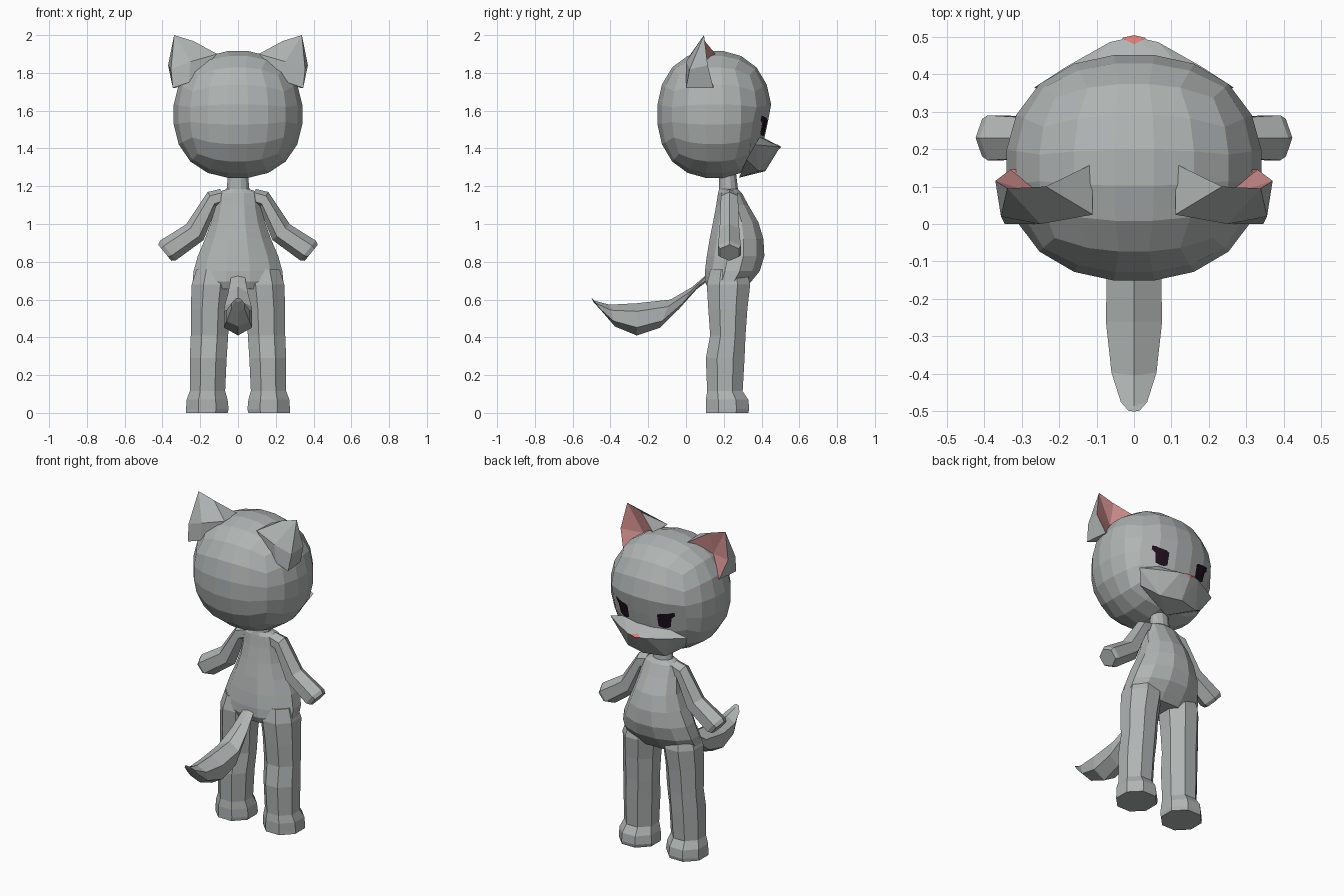
import bpy, bmesh, math
from mathutils import Vector
from mathutils.bvhtree import BVHTree

if "Cube" in bpy.data.objects:
    bpy.data.objects.remove(bpy.data.objects["Cube"])


def material(name, rgb):
    m = bpy.data.materials.new(name)
    m.diffuse_color = (*rgb, 1)
    m.use_nodes = True
    m.node_tree.nodes["Principled BSDF"].inputs["Base Color"].default_value = m.diffuse_color
    return m


GREY = material("grey fur", (0.43, 0.455, 0.45))
PINK = material("inner ear pink", (0.62, 0.26, 0.26))
NOSE = material("nose pink", (0.72, 0.2, 0.18))
DARK = material("eye dark", (0.014, 0.005, 0.012))


def finish(name, bm, mats=(GREY,), mirror=False, recalc=True):
    if recalc:
        bmesh.ops.recalc_face_normals(bm, faces=bm.faces)
    me = bpy.data.meshes.new(name)
    bm.to_mesh(me)
    bm.free()
    ob = bpy.data.objects.new(name, me)
    bpy.context.collection.objects.link(ob)
    for m in mats:
        me.materials.append(m)
    if mirror:
        ob.modifiers.new("Mirror", 'MIRROR').use_mirror_merge = False
    return ob


def loft(name, sections, n, mirror=False):
    """Skin rings given as (centre, half axis U, half axis V); flats face the axes."""
    bm = bmesh.new()
    rings = []
    k = 1 / math.cos(math.pi / n)
    for c, u, v in sections:
        ring = []
        for i in range(n):
            a = 2 * math.pi * (i + 0.5) / n
            ring.append(bm.verts.new(Vector(c) + k * (math.cos(a) * Vector(u) + math.sin(a) * Vector(v))))
        rings.append(ring)
    for a, b in zip(rings, rings[1:]):
        for i in range(n):
            j = (i + 1) % n
            bm.faces.new((a[i], a[j], b[j], b[i]))
    bm.faces.new(rings[0])
    bm.faces.new(rings[-1])
    return finish(name, bm, mirror=mirror)


def upright(x0, x1, y0, y1, z):
    """Horizontal ring from its x and y extents."""
    return (((x0 + x1) / 2, (y0 + y1) / 2, z), ((x1 - x0) / 2, 0, 0), (0, (y1 - y0) / 2, 0))


def hull(name, pts, mat):
    bm = bmesh.new()
    for p in pts:
        bm.verts.new(p)
    r = bmesh.ops.convex_hull(bm, input=bm.verts)
    bmesh.ops.delete(bm, geom=[v for v in r["geom_interior"] if isinstance(v, bmesh.types.BMVert)], context='VERTS')
    return finish(name, bm, (mat,))


# Head: cube grid rounded into a slightly boxy ellipsoid, face band pushed in
bm = bmesh.new()
bmesh.ops.create_cube(bm, size=2)
bmesh.ops.subdivide_edges(bm, edges=bm.edges, cuts=4, use_grid_fill=True)
for v in bm.verts:
    d = Vector([math.tan(c * math.pi / 4) for c in v.co])
    d /= sum(abs(c) ** 2.25 for c in d) ** (1 / 2.25)
    v.co = Vector((0.345 * d.x, 0.15 + 0.305 * d.y, 1.58 + 0.34 * d.z))
    if v.co.y > 0.34 and 1.3 < v.co.z < 1.56:
        v.co.y -= 0.02
bmesh.ops.recalc_face_normals(bm, faces=bm.faces)
head_tree = BVHTree.FromBMesh(bm)
finish("head", bm)

# Muzzle: pointed shelf over the lower face
half = [(0.065, 0.485, 1.41), (0.18, 0.42, 1.415), (0.265, 0.365, 1.42),
        (0.15, 0.39, 1.46), (0.13, 0.385, 1.28), (0.22, 0.32, 1.34)]
hull("muzzle", [(s * x, y, z) for x, y, z in half for s in (1, -1)]
     + [(0, 0.5, 1.41), (0, 0.40, 1.462), (0, 0.42, 1.28), (0, 0.28, 1.245)], GREY)

# Nose: tiny patch on the muzzle tip
hull("nose", [(0, 0.504, 1.408), (0.033, 0.496, 1.413), (-0.033, 0.496, 1.413),
              (0, 0.48, 1.424), (0, 0.492, 1.395)], NOSE)

# Eyes: thin patches laid on the head, with a lash flick at the outer top
bm = bmesh.new()
rows = 6
cols = []
for x, lo, hi in [(0.10, 1.475, 1.55), (0.12, 1.466, 1.56), (0.145, 1.466, 1.563),
                  (0.17, 1.478, 1.568), (0.178, 1.535, 1.572), (0.198, 1.552, 1.575)]:
    col = []
    for r in range(rows + 1):
        p, nrm, _, _ = head_tree.ray_cast(Vector((x, 1, lo + (hi - lo) * r / rows)), Vector((0, -1, 0)))
        col.append(bm.verts.new(p + nrm * 0.006))
    cols.append(col)
for a, b in zip(cols, cols[1:]):
    for r in range(rows):
        bm.faces.new((a[r], a[r + 1], b[r + 1], b[r]))
finish("eye", bm, (DARK,), mirror=True, recalc=False)

# Ears: curved grey shell with a hollow pink front
bm = bmesh.new()
P = {k: bm.verts.new(c) for k, c in {
    "tip": (0.338, 0.095, 2.0), "out": (0.37, 0.115, 1.84), "outback": (0.355, 0.02, 1.82),
    "outbase": (0.33, 0.145, 1.72), "backout": (0.345, 0.0, 1.72),
    "bulge": (0.25, 0.0, 1.86), "backbase": (0.26, 0.0, 1.75),
    "inback": (0.11, 0.025, 1.90), "infront": (0.112, 0.16, 1.895),
    "top": (0.235, 0.10, 1.968), "hollow": (0.24, 0.075, 1.83), "floor": (0.22, 0.15, 1.82)}.items()}
for names, mi in [("tip out outback", 0), ("out outbase backout outback", 0),
                  ("tip outback bulge", 0), ("outback backout backbase bulge", 0),
                  ("tip bulge inback top", 0), ("bulge backbase inback", 0),
                  ("top inback infront", 0), ("backbase backout outbase floor", 0),
                  ("backbase floor infront inback", 0),
                  ("tip top hollow", 1), ("top infront hollow", 1), ("tip hollow out", 1),
                  ("out hollow outbase", 1), ("hollow floor outbase", 1), ("hollow infront floor", 1)]:
    bm.faces.new([P[k] for k in names.split()]).material_index = mi
finish("ear", bm, (GREY, PINK), mirror=True)

# Torso with neck and rounded belly
loft("torso", [upright(-w, w, y0, y1, z) for w, y0, y1, z in [
    (0.215, 0.12, 0.31, 0.655), (0.24, 0.10, 0.345, 0.695), (0.235, 0.10, 0.39, 0.75),
    (0.213, 0.11, 0.415, 0.83), (0.175, 0.125, 0.41, 0.92), (0.142, 0.143, 0.383, 1.01),
    (0.122, 0.16, 0.33, 1.10), (0.115, 0.17, 0.295, 1.165), (0.06, 0.175, 0.275, 1.185),
    (0.052, 0.175, 0.265, 1.27)]], 12)

# Legs with flared feet
loft("leg", [upright(*s) for s in [
    (0.055, 0.275, 0.105, 0.33, 0), (0.05, 0.275, 0.105, 0.335, 0.02),
    (0.055, 0.272, 0.105, 0.33, 0.07), (0.068, 0.255, 0.112, 0.30, 0.115),
    (0.06, 0.255, 0.105, 0.31, 0.29), (0.052, 0.25, 0.128, 0.315, 0.41),
    (0.045, 0.25, 0.118, 0.325, 0.55), (0.03, 0.245, 0.11, 0.34, 0.68),
    (0.04, 0.22, 0.13, 0.32, 0.76)]], 8, mirror=True)

# Arms reaching down and outwards
loft("arm", [((x, 0.23, z), (0, ry, 0), (ux, 0, uz)) for x, z, ry, ux, uz in [
    (0.08, 1.145, 0.04, 0.012, 0.035), (0.137, 1.128, 0.045, 0.02, 0.036),
    (0.228, 0.957, 0.052, 0.04, 0.036), (0.37, 0.86, 0.06, 0.036, 0.045),
    (0.388, 0.848, 0.05, 0.03, 0.037)]], 6, mirror=True)

# Tail sweeping back and curling up
loft("tail", [((0, y, z), (rx, 0, 0), (0, vy, vz)) for y, z, rx, vy, vz in [
    (0.14, 0.735, 0.03, 0.02, 0.03), (0.09, 0.70, 0.036, 0.03, 0.04),
    (0.0, 0.61, 0.052, 0.03, 0.05), (-0.11, 0.525, 0.072, 0.025, 0.065),
    (-0.26, 0.495, 0.075, 0.0, 0.074), (-0.39, 0.515, 0.06, -0.012, 0.05),
    (-0.465, 0.565, 0.035, -0.018, 0.025), (-0.495, 0.598, 0.015, -0.005, 0.01)]], 6)
